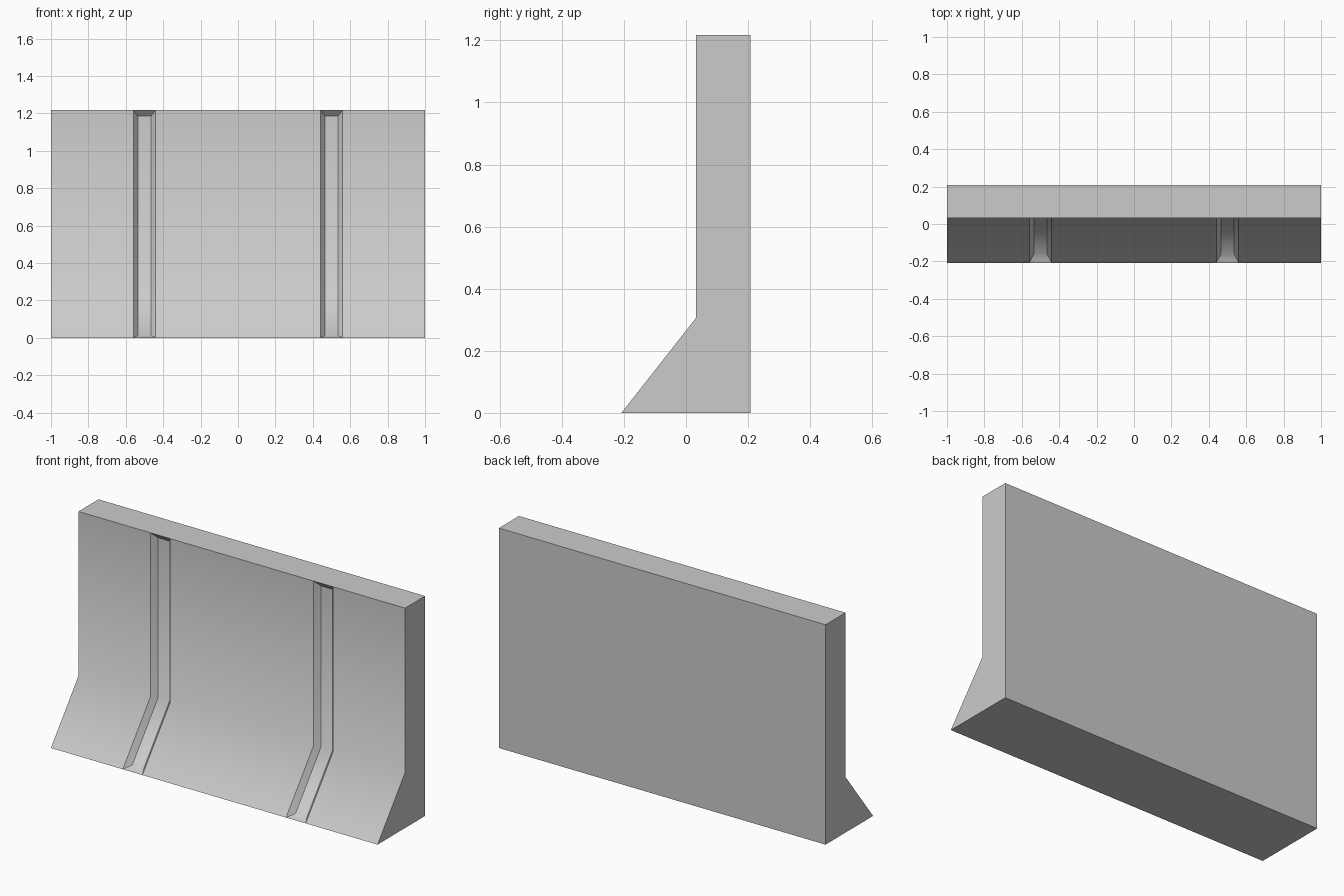
import bpy, bmesh, math

if "Cube" in bpy.data.objects:
    bpy.data.objects.remove(bpy.data.objects["Cube"])

HALF = 1.0
GROOVE_X, OUT_W, IN_W = 0.5, 0.06, 0.035
BACK, TOP = 0.208, 1.217
FRONT = [(-0.208, 0.0), (0.033, 0.307), (0.033, TOP)]        # outer front profile
FLOOR = [(-0.16, 0.012), (0.063, 0.296), (0.063, 1.185)]     # groove floor profile

bm = bmesh.new()


def column(x, profile):
    return [bm.verts.new((x, y, z)) for y, z in profile]


def strip(a, b):
    for i in range(len(a) - 1):
        bm.faces.new((a[i], b[i], b[i + 1], a[i + 1]))


# Front columns: wall ends and groove edges
xs = [-HALF]
for gx in (-GROOVE_X, GROOVE_X):
    xs += [gx - OUT_W, gx + OUT_W]
xs.append(HALF)
cols = [column(x, FRONT) for x in xs]

# Flat front panels
for i in (0, 2, 4):
    strip(cols[i], cols[i + 1])

# Recessed grooves with bevelled sides and ends
for i, gx in ((1, -GROOVE_X), (3, GROOVE_X)):
    left, right = column(gx - IN_W, FLOOR), column(gx + IN_W, FLOOR)
    strip(cols[i], left)
    strip(left, right)
    strip(right, cols[i + 1])
    for k in (0, 2):
        bm.faces.new((cols[i][k], cols[i + 1][k], right[k], left[k]))

# Back, base, top and end faces
bl, br = (column(x, [(BACK, 0), (BACK, TOP)]) for x in (-HALF, HALF))
strip(br, bl)
for k, b in ((0, 0), (2, 1)):
    bm.faces.new([c[k] for c in cols] + [br[b], bl[b]])
for c, b in ((cols[0], bl), (cols[-1], br)):
    bm.faces.new(c + [b[1], b[0]])
bmesh.ops.recalc_face_normals(bm, faces=bm.faces[:])

mesh = bpy.data.meshes.new("barrier_wall")
bm.to_mesh(mesh)
bm.free()
wall = bpy.data.objects.new("barrier_wall", mesh)
bpy.context.collection.objects.link(wall)

# Soft crease on the front slope, sharp edges elsewhere
bpy.context.view_layer.objects.active = wall
wall.select_set(True)
bpy.ops.object.shade_smooth_by_angle(angle=math.radians(39))
